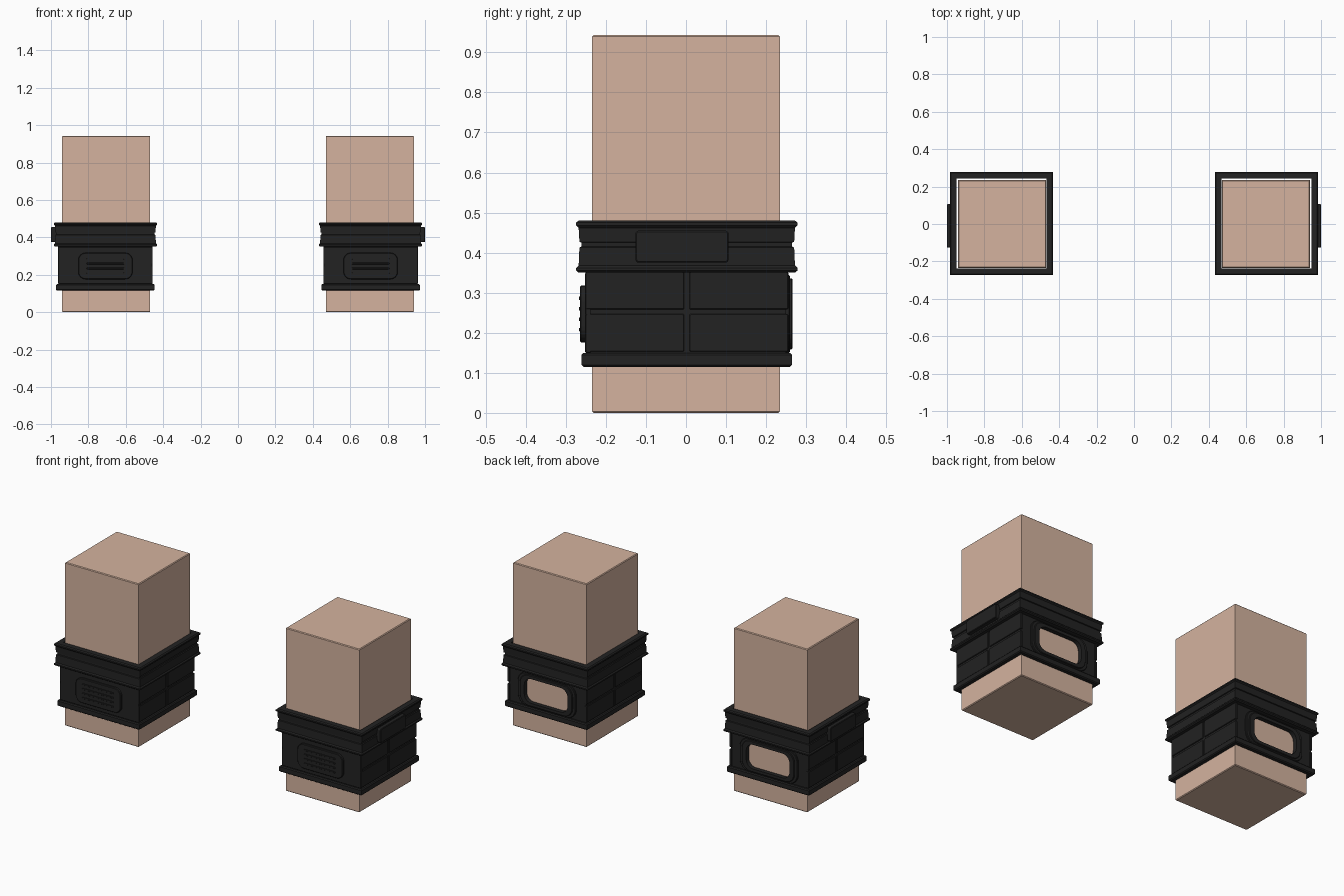
import bpy, bmesh, math
from mathutils import Matrix, Vector

cube = bpy.data.objects.get("Cube")
if cube:
    bpy.data.objects.remove(cube, do_unlink=True)


def material(name, rgb):
    m = bpy.data.materials.new(name)
    m.use_nodes = True
    m.diffuse_color = (*rgb, 1)
    m.node_tree.nodes["Principled BSDF"].inputs["Base Color"].default_value = (*rgb, 1)
    return m


SKIN = material("skin tan", (0.66, 0.45, 0.345))
BLACK = material("cuff black", (0.016, 0.016, 0.016))


def skin_loops(name, loops, mat, matrix, closed):
    """Join matching loops of points into a solid; cap the ends unless closed."""
    bm = bmesh.new()
    rings = [[bm.verts.new(matrix @ Vector(p)) for p in loop] for loop in loops]
    n = len(rings[0])
    pairs = list(zip(rings, rings[1:]))
    if closed:
        pairs.append((rings[-1], rings[0]))
    else:
        bm.faces.new(rings[0])
        bm.faces.new(rings[-1])
    for a, b in pairs:
        for i in range(n):
            j = (i + 1) % n
            bm.faces.new((a[i], a[j], b[j], b[i]))
    bmesh.ops.recalc_face_normals(bm, faces=bm.faces)
    mesh = bpy.data.meshes.new(name)
    bm.to_mesh(mesh)
    bm.free()
    mesh.materials.append(mat)
    ob = bpy.data.objects.new(name, mesh)
    bpy.context.collection.objects.link(ob)
    return ob


def square_loop(half, z):
    return [(half * x, half * y, z) for x, y in ((-1, -1), (1, -1), (1, 1), (-1, 1))]


def rounded_loop(u, z, w, h, r, depth, seg=6):
    """Rounded rectangle standing upright, facing -y at the given depth."""
    points = []
    for k, (sx, sz) in enumerate(((1, 1), (-1, 1), (-1, -1), (1, -1))):
        for i in range(seg + 1):
            a = math.pi / 2 * (k + i / seg)
            points.append((u + sx * (w / 2 - r) + r * math.cos(a), -depth,
                           z + sz * (h / 2 - r) + r * math.sin(a)))
    return points


def plate(name, matrix, angle, u, z, w, h, r, d0, d1, hole=None, edge=0.003):
    """Plate with a chamfered rim, turned about z to face a side; hole = (w, h, r)."""
    loops = [rounded_loop(u, z, w, h, r, d0),
             rounded_loop(u, z, w, h, r, d1 - edge),
             rounded_loop(u, z, w - 2 * edge, h - 2 * edge, r - edge, d1)]
    if hole:
        loops += [rounded_loop(u, z, *hole, d) for d in (d1, d0)]
    turned = matrix @ Matrix.Rotation(angle, 4, 'Z')
    return skin_loops(name, loops, BLACK, turned, bool(hole))


# Cuff cross-section: distance from the centre, height
CUFF = [(.24, .115), (.258, .115), (.263, .12), (.263, .145), (.258, .15), (.248, .15),
        (.248, .35), (.27, .35), (.276, .355), (.276, .362), (.27, .368), (.268, .413),
        (.263, .415), (.263, .425), (.268, .427), (.27, .462), (.276, .468),
        (.276, .475), (.27, .48), (.24, .48)]
WINDOW = (.277, .14, .045)
WINDOW_Z = .247

for side, s in (("left", 1), ("right", -1)):
    # Arm block with a slight bevel
    at_arm = Matrix.Translation((s * .705, 0, 0))
    half, top, b = .235, .943, .004
    arm = [square_loop(half - b, 0), square_loop(half, b),
           square_loop(half, top - b), square_loop(half - b, top)]
    skin_loops(side + "_arm", arm, SKIN, at_arm, False)

    # Cuff shell with the rear window cut through
    at = Matrix.Translation((s * .709, .002, 0))
    cuff = skin_loops(side + "_cuff", [square_loop(*p) for p in CUFF], BLACK, at, True)
    cutter = plate("window_cutter", at, math.pi, 0, WINDOW_Z, *WINDOW, .2, .3)
    cutter.hide_render = True
    cut = cuff.modifiers.new("window", 'BOOLEAN')
    cut.object = cutter
    cut.solver = 'EXACT'
    bpy.context.view_layer.objects.active = cuff
    bpy.ops.object.modifier_apply(modifier=cut.name)
    bpy.data.objects.remove(cutter, do_unlink=True)

    # Rear window frame in two steps
    plate(side + "_window_frame", at, math.pi, 0, WINDOW_Z, .37, .194, .06, .244, .258, WINDOW)
    plate(side + "_window_rim", at, math.pi, 0, WINDOW_Z, .335, .178, .055, .25, .264, WINDOW)

    # Front wall, vent plate and slats
    plate(side + "_front_panel", at, 0, 0, .25, .505, .2, .004, .24, .254)
    plate(side + "_vent_plate", at, 0, 0, .247, .29, .142, .04, .25, .267)
    for i in range(4):
        plate(side + "_vent_slat", at, 0, 0, .208 + i * .026, .2, .009, .004, .26, .269, edge=.001)

    # Four panels on each flank, parted by narrow grooves
    for angle in (math.pi / 2, -math.pi / 2):
        for u in (-.13, .13):
            for z in (.2, .305):
                plate(side + "_flank_panel", at, angle, u, z, .247, .094, .004, .24, .253, edge=.002)

    # Badge plate on the outer side of the upper band
    plate(side + "_outer_plate", at, s * math.pi / 2, -s * .012, .415, .232, .08, .008, .255, .291)
